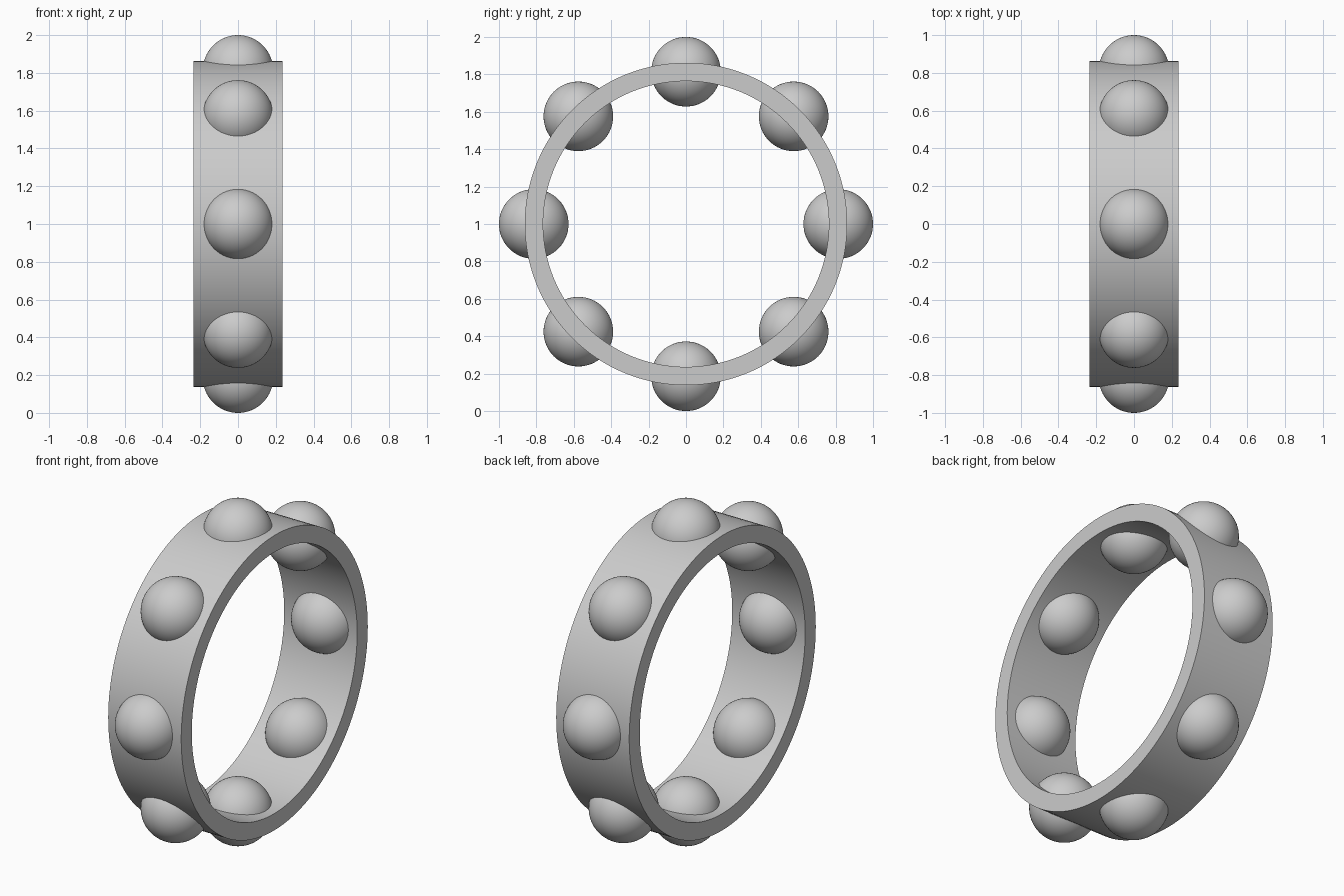
import bpy
import math

cube = bpy.data.objects.get("Cube")
if cube:
    bpy.data.objects.remove(cube, do_unlink=True)

OUTER, INNER, HALF_WIDTH = 0.862, 0.764, 0.236
BALL_RADIUS, BALL_ORBIT, BALL_COUNT = 0.186, 0.814, 8
SEGMENTS = 128

grey = bpy.data.materials.new("light_grey")
grey.use_nodes = True
colour = (0.6, 0.6, 0.6, 1)
grey.diffuse_color = colour
grey.node_tree.nodes["Principled BSDF"].inputs["Base Color"].default_value = colour


def finish(obj, name):
    obj.name = name
    obj.data.materials.append(grey)
    bpy.ops.object.shade_smooth_by_angle(angle=math.radians(30))


# Ring band: a rectangular section swept around the x axis
section = [(-HALF_WIDTH, INNER), (HALF_WIDTH, INNER), (HALF_WIDTH, OUTER), (-HALF_WIDTH, OUTER)]
n = len(section)
verts, faces = [], []
for i in range(SEGMENTS):
    a = math.tau * i / SEGMENTS
    verts += [(x, r * math.cos(a), 1 + r * math.sin(a)) for x, r in section]
    j = (i + 1) % SEGMENTS
    faces += [(i * n + k, i * n + (k + 1) % n, j * n + (k + 1) % n, j * n + k)[::-1]
              for k in range(n)]
mesh = bpy.data.meshes.new("ring_band")
mesh.from_pydata(verts, [], faces)
ring = bpy.data.objects.new("ring_band", mesh)
bpy.context.collection.objects.link(ring)
bpy.ops.object.select_all(action="DESELECT")
ring.select_set(True)
bpy.context.view_layer.objects.active = ring
bpy.ops.object.mode_set(mode="EDIT")
bpy.ops.mesh.select_all(action="SELECT")
bpy.ops.mesh.normals_make_consistent(inside=False)
bpy.ops.object.mode_set(mode="OBJECT")
finish(ring, "ring_band")

# Balls set evenly through the band
for i in range(BALL_COUNT):
    a = math.tau * i / BALL_COUNT
    bpy.ops.mesh.primitive_uv_sphere_add(
        segments=64, ring_count=32, radius=BALL_RADIUS,
        location=(0, BALL_ORBIT * math.cos(a), 1 + BALL_ORBIT * math.sin(a)))
    finish(bpy.context.object, f"ball_{i + 1}")
